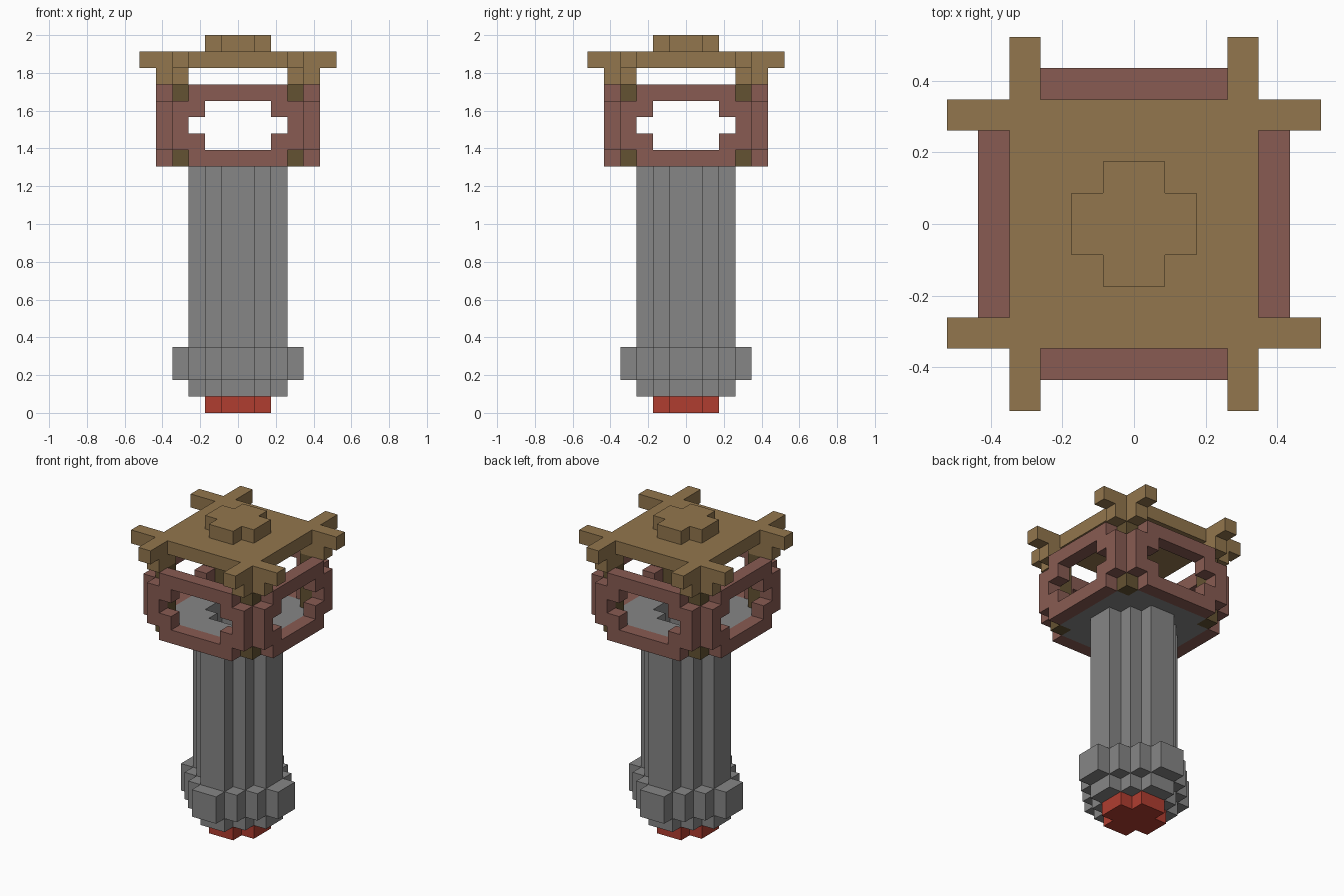
import bpy, bmesh
from math import radians
from mathutils import Vector

cube = bpy.data.objects.get("Cube")
if cube:
    bpy.data.objects.remove(cube, do_unlink=True)

U = 2 / 23          # edge of one block
HALF, TALL = 6, 23  # grid half width and height in blocks


def material(name, rgb):
    m = bpy.data.materials.new(name)
    m.use_nodes = True
    m.diffuse_color = (*rgb, 1)
    bsdf = m.node_tree.nodes["Principled BSDF"]
    bsdf.inputs["Base Color"].default_value = (*rgb, 1)
    bsdf.inputs["Roughness"].default_value = 0.9
    return m


grey = material("stone grey", (0.238, 0.238, 0.238))
red = material("base red", (0.434, 0.048, 0.03))
brown = material("brick brown", (0.246, 0.105, 0.085))
tan = material("roof tan", (0.288, 0.181, 0.074))
olive = material("post olive", (0.127, 0.085, 0.032))


def blocks(name, mat, z0, z1, rule):
    """Outer skin of all blocks between z0 and z1 whose centre passes the rule."""
    cells = {(x, y, z) for x in range(-HALF, HALF) for y in range(-HALF, HALF)
             for z in range(z0, z1) if rule(abs(x + .5), abs(y + .5), z)}
    bm = bmesh.new()
    for c in cells:
        for axis in range(3):
            for side in (0, 1):
                near = list(c)
                near[axis] += 2 * side - 1
                if tuple(near) in cells:
                    continue
                a, b = Vector(), Vector()
                a[(axis + 1) % 3] = b[(axis + 2) % 3] = 1
                p = Vector(c)
                p[axis] += side
                ring = [p, p + a, p + a + b, p + b]
                if not side:
                    ring.reverse()
                bm.faces.new([bm.verts.new(v * U) for v in ring])
    bmesh.ops.remove_doubles(bm, verts=bm.verts, dist=U / 100)
    bmesh.ops.dissolve_limit(bm, angle_limit=radians(1), verts=bm.verts, edges=bm.edges)
    mesh = bpy.data.meshes.new(name)
    bm.to_mesh(mesh)
    bm.free()
    mesh.materials.append(mat)
    obj = bpy.data.objects.new(name, mesh)
    bpy.context.collection.objects.link(obj)


def round_plan(r):
    """Stepped round floor plan of radius r blocks."""
    return lambda x, y, z: x + y <= r


def corner(x, y):
    return 3 < x < 4 and 3 < y < 4


# Handle: base, foot, collar, hollow shaft
blocks("base_cap", red, 0, 1, round_plan(2))
blocks("foot", grey, 1, 2, round_plan(3))
blocks("collar", grey, 2, 4, round_plan(4))
blocks("shaft", grey, 4, 15, lambda x, y, z: x + y <= 3 and (z < 5 or x + y > 2))

# Gallery floor with its round opening
blocks("gallery_floor", grey, 15, 16,
       lambda x, y, z: max(x, y) < 4 and x + y > 2 and not corner(x, y))


# Window walls on four sides, shorter in the bottom and top courses
def wall(x, y, z):
    along, out = min(x, y), max(x, y)
    if not 4 < out < 5:
        return False
    if z in (15, 19):
        return along < 3
    return (3 if z == 17 else 2) < along < 4


blocks("window_walls", brown, 15, 20, wall)
blocks("corner_posts", olive, 15, 20, lambda x, y, z: corner(x, y))

# Roof: brackets, plate with crossed beam ends, cap
blocks("roof_brackets", tan, 20, 21,
       lambda x, y, z: 3 < min(x, y) < 4 and max(x, y) < 5)
blocks("roof_plate", tan, 21, 22,
       lambda x, y, z: max(x, y) < 4 or 3 < min(x, y) < 4)
blocks("roof_cap", tan, 22, 23, round_plan(2))
